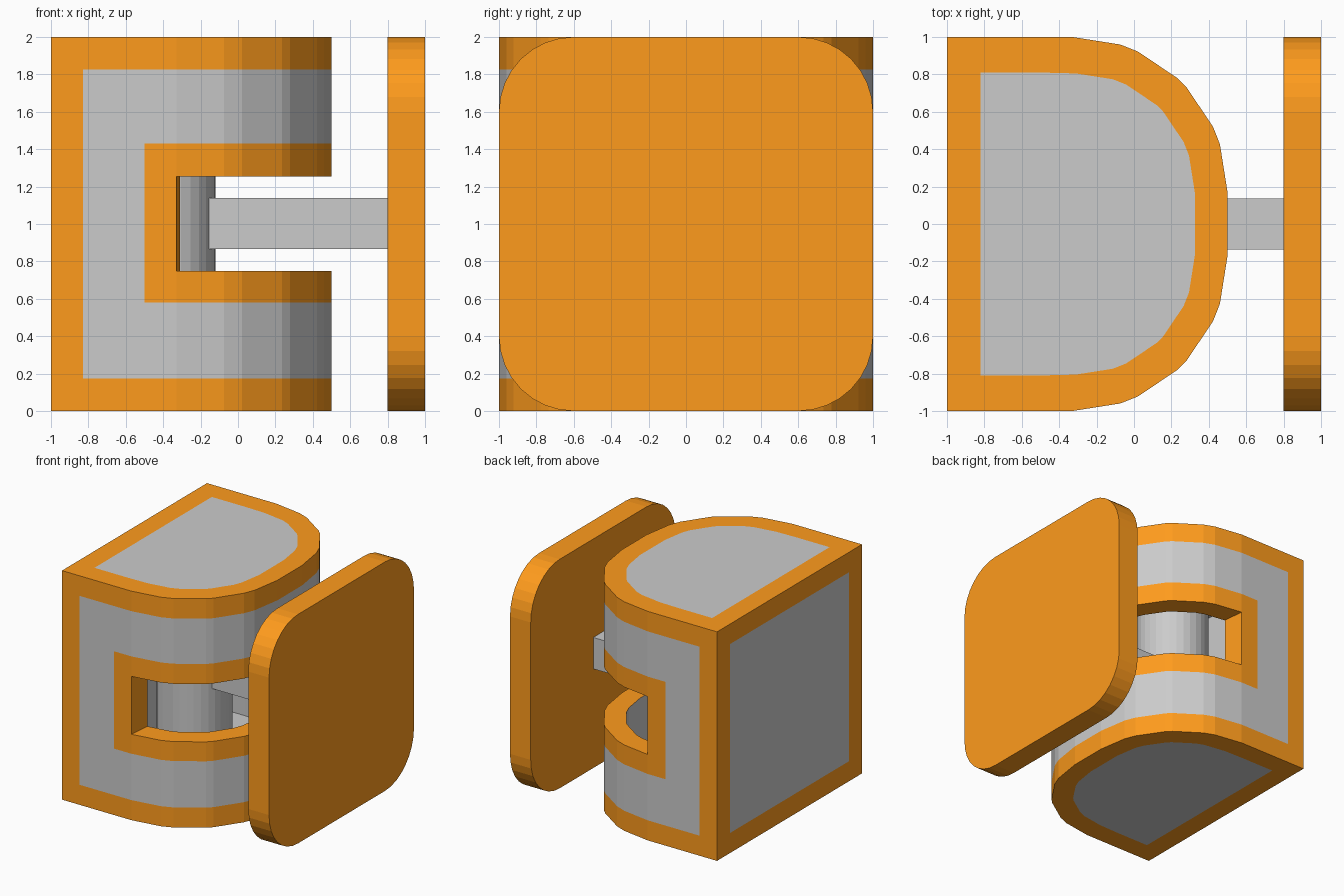
import bpy, bmesh
from math import sin, cos, radians
from mathutils import Matrix

if "Cube" in bpy.data.objects:
    bpy.data.objects.remove(bpy.data.objects["Cube"])

orange = bpy.data.materials.new("orange")
orange.diffuse_color = (1.0, 0.33, 0.012, 1)
orange.use_nodes = True
orange.node_tree.nodes["Principled BSDF"].inputs["Base Color"].default_value = orange.diffuse_color
grey = bpy.data.materials.new("grey")
grey.diffuse_color = (0.8, 0.8, 0.8, 1)
grey.use_nodes = True
grey.node_tree.nodes["Principled BSDF"].inputs["Base Color"].default_value = grey.diffuse_color


def finish(name, bm, mats=()):
    bmesh.ops.recalc_face_normals(bm, faces=bm.faces)
    me = bpy.data.meshes.new(name)
    bm.to_mesh(me)
    bm.free()
    for m in mats:
        me.materials.append(m)
    ob = bpy.data.objects.new(name, me)
    bpy.context.collection.objects.link(ob)
    return ob


def box(lo, hi):
    bm = bmesh.new()
    size = [b - a for a, b in zip(lo, hi)]
    mid = [(a + b) / 2 for a, b in zip(lo, hi)]
    bmesh.ops.create_cube(bm, size=1, matrix=Matrix.Translation(mid) @ Matrix.Diagonal((*size, 1)))
    return bm


# D-shaped outlines: straight back and sides, rounded nose
def outline(straight, cx, r):
    half = straight + [(cx + r * cos(radians(a)), -0.17 - r * sin(radians(a)))
                       for a in (90, 72, 65, 47, 43, 25, 18, 0)]
    return half + [(x, -y) for x, y in reversed(half)]


outer = outline([(-1, -0.82), (-1, -1), (-0.83, -1), (-0.5, -1)], -0.33, 0.83)
inner = outline([(-0.82, -0.5), (-0.82, -0.81), (-0.7, -0.81), (-0.5, -0.81)], -0.31, 0.635)
n = len(outer)
rows = [0, 0.175, 0.58, 0.75, 1.255, 1.43, 1.825, 2]

# Body shell: outer wall with trim bands, inner wall, slot left open
bm = bmesh.new()


def ring(points, z):
    return [bm.verts.new((x, y, z)) for x, y in points]


def quad(a, b, c, d, mat):
    bm.faces.new((a, b, c, d)).material_index = mat


GREY, ORANGE = 0, 1
out = [ring(outer, z) for z in rows]
inn = {r: ring(inner, rows[r]) for r in (1, 3, 4, 6)}
for c in range(n):
    d = (c + 1) % n
    m = min(c, n - 2 - c)          # column counted from the back, same on both sides
    slot = m >= 4
    for r in range(7):
        if slot and r == 3:
            continue
        trim = r in (0, 6) or m in (0, 1) or (m >= 3 and r in (2, 3, 4))
        quad(out[r][c], out[r][d], out[r + 1][d], out[r + 1][c], ORANGE if trim else GREY)
    for a, b in ((1, 3), (3, 4), (4, 6)):
        if not (slot and a == 3):
            quad(inn[a][c], inn[a][d], inn[b][d], inn[b][c], GREY)
    if slot:
        for r in (3, 4):
            quad(out[r][c], out[r][d], inn[r][d], inn[r][c], ORANGE)
# Slot end walls
for c in (4, n - 5):
    quad(out[3][c], out[4][c], inn[4][c], inn[3][c], ORANGE)
# Top and bottom caps with orange border, plus cavity ceiling and floor
for r, cav in ((0, 1), (7, 6)):
    panel = ring(inner, rows[r])
    for c in range(n):
        d = (c + 1) % n
        quad(out[r][c], out[r][d], panel[d], panel[c], ORANGE)
    bm.faces.new(panel).material_index = GREY
    bm.faces.new(inn[cav]).material_index = GREY
finish("body_shell", bm, (grey, orange))

# Pivot cylinder inside the hollow
bm = bmesh.new()
bmesh.ops.create_cone(bm, cap_ends=True, segments=32, radius1=0.3, radius2=0.3, depth=1.65,
                      matrix=Matrix.Translation((-0.42, 0, 1)))
finish("pivot_cylinder", bm)

# Square arm from pivot to plate
finish("arm", box((-0.3, -0.137, 0.866), (0.8, 0.137, 1.14)))

# Rounded end plate
bm = box((0.8, -1, 0), (1, 1, 2))
edges = [e for e in bm.edges if abs(e.verts[0].co.x - e.verts[1].co.x) > 0.1]
bmesh.ops.bevel(bm, geom=edges, offset=0.4, segments=8, profile=0.5, affect='EDGES')
finish("end_plate", bm, (orange,))
